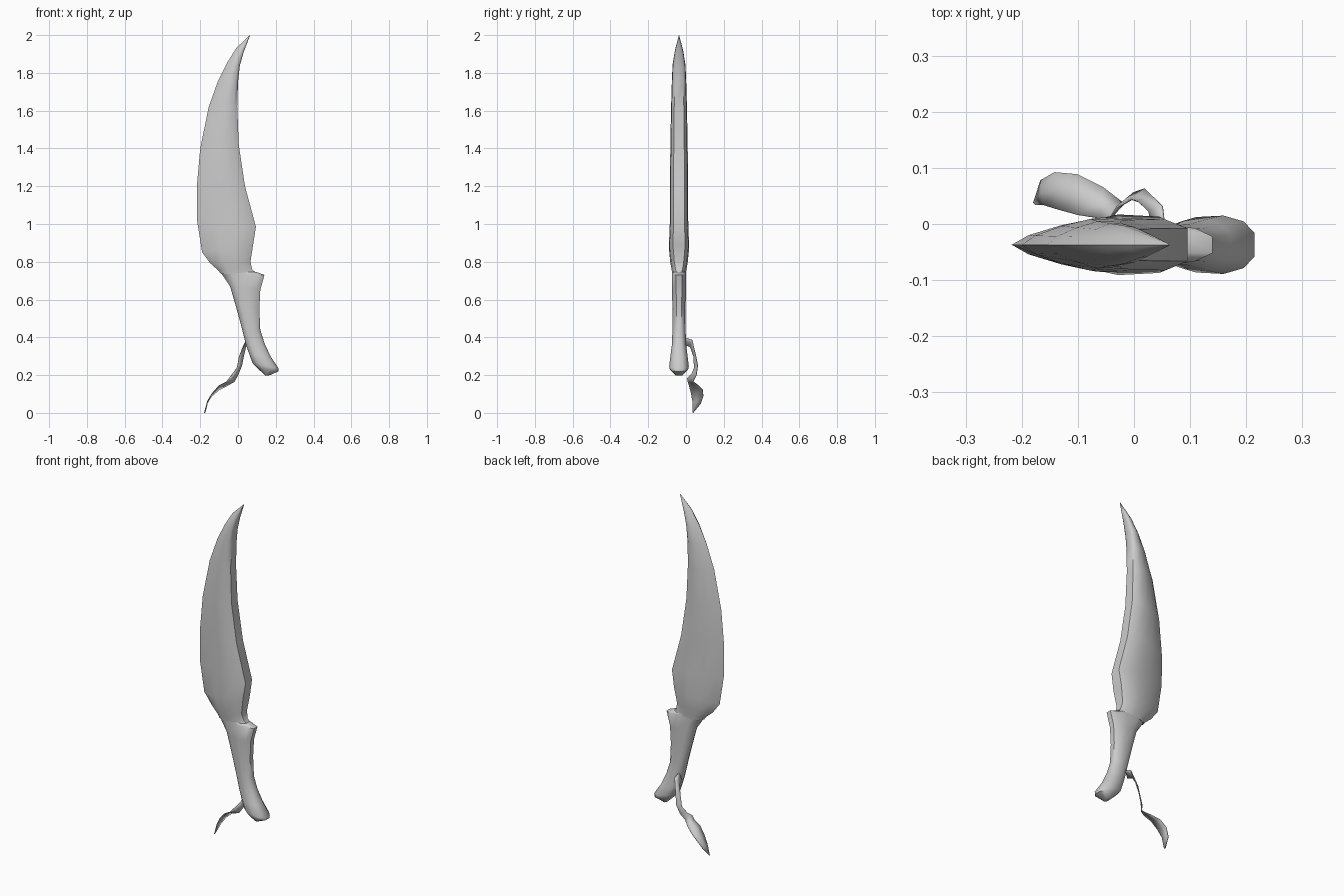
import bpy, bmesh

CY = -0.037  # centre plane of the knife

# Half cross-sections: (fraction from cutting edge to spine, share of half thickness)
WEDGE = [(0, 0), (.12, .36), (.35, .73), (.6, 1), (.87, .93), (1, .6)]
GRIP = [(0, 0), (.07, .6), (.25, .95), (.6, 1), (.86, .8), (1, .4)]


def finish(name, bm, angle=0.8):
    bmesh.ops.remove_doubles(bm, verts=bm.verts, dist=0.0005)
    bmesh.ops.recalc_face_normals(bm, faces=bm.faces)
    me = bpy.data.meshes.new(name)
    bm.to_mesh(me)
    bm.free()
    ob = bpy.data.objects.new(name, me)
    bpy.context.collection.objects.link(ob)
    bpy.ops.object.select_all(action='DESELECT')
    ob.select_set(True)
    bpy.context.view_layer.objects.active = ob
    bpy.ops.object.shade_smooth_by_angle(angle=angle)
    return ob


def loft(name, stations):
    """Stations: left x, left z, right x, right z, half thickness, wedge-to-grip mix."""
    bm = bmesh.new()
    rings = []
    for lx, lz, rx, rz, t, mix in stations:
        half = [(a[0] + (b[0] - a[0]) * mix, (a[1] + (b[1] - a[1]) * mix) * t)
                for a, b in zip(WEDGE, GRIP)]
        outline = half + [(u, -h) for u, h in reversed(half[1:])]
        rings.append([bm.verts.new((lx + (rx - lx) * u, CY + h, lz + (rz - lz) * u))
                      for u, h in outline])
    for a, b in zip(rings, rings[1:]):
        for i in range(len(a)):
            j = (i + 1) % len(a)
            bm.faces.new((a[i], a[j], b[j], b[i]))
    bm.faces.new(rings[0])
    bm.faces.new(rings[-1])
    return finish(name, bm)


# Curved blade with a thin left edge and thick spine
loft("blade", [
    (.061, 2.0, .064, 1.998, .001, 0),
    (-.01, 1.93, .03, 1.91, .022, 0),
    (-.06, 1.85, .01, 1.84, .034, 0),
    (-.105, 1.76, 0, 1.75, .038, 0),
    (-.155, 1.62, -.004, 1.62, .042, 0),
    (-.20, 1.40, .004, 1.42, .046, 0),
    (-.218, 1.20, .037, 1.20, .048, 0),
    (-.217, 1.02, .095, .985, .049, 0),
    (-.19, .85, .08, .89, .054, 0),
    (-.145, .79, .066, .80, .046, .3),
    (-.105, .755, .075, .76, .039, .7),
    (-.09, .735, .095, .742, .036, 1),
])

# Handle with a spur at the top and a flared pommel
loft("handle", [
    (-.09, .74, .095, .747, .036, 1),
    (-.085, .735, .14, .73, .037, 1),
    (-.042, .67, .118, .65, .037, 1),
    (-.01, .56, .113, .55, .035, 1),
    (.02, .45, .118, .44, .035, 1),
    (.042, .36, .14, .37, .037, 1),
    (.06, .31, .172, .30, .045, 1),
    (.076, .265, .215, .235, .052, 1),
    (.10, .24, .214, .22, .048, 1),
    (.145, .197, .17, .2, .018, 1),
])

# Twisted ribbon: pairs of edge points running from the handle to the leaf-shaped end
pairs = [
    ((.055, -.01, .40), (.035, -.01, .36)),
    ((.05, .033, .385), (.027, .022, .35)),
    ((.032, .05, .31), (.007, .04, .30)),
    ((.02, .062, .25), (-.005, .044, .24)),
    ((0, .055, .20), (-.03, .03, .205)),
    ((-.02, .038, .165), (-.045, .006, .185)),
    ((-.055, .065, .145), (-.06, .01, .165)),
    ((-.10, .088, .122), (-.10, .016, .145)),
    ((-.14, .092, .088), (-.135, .026, .105)),
    ((-.165, .078, .048), (-.16, .034, .06)),
    ((-.178, .038, 0), (-.174, .034, .003)),
]
bm = bmesh.new()
rows = []
for a, b in pairs:
    # bow the middle a little so the ribbon is slightly cupped
    mid = [(p + q) / 2 for p, q in zip(a, b)]
    mid[2] += .006 if a != pairs[-1][0] else 0
    rows.append([bm.verts.new(p) for p in (a, mid, b)])
for r, s in zip(rows, rows[1:]):
    for i in range(2):
        bm.faces.new((r[i], r[i + 1], s[i + 1], s[i]))
ribbon = finish("ribbon", bm, 1.2)
solid = ribbon.modifiers.new("thickness", 'SOLIDIFY')
solid.thickness = .004
solid.offset = 0
